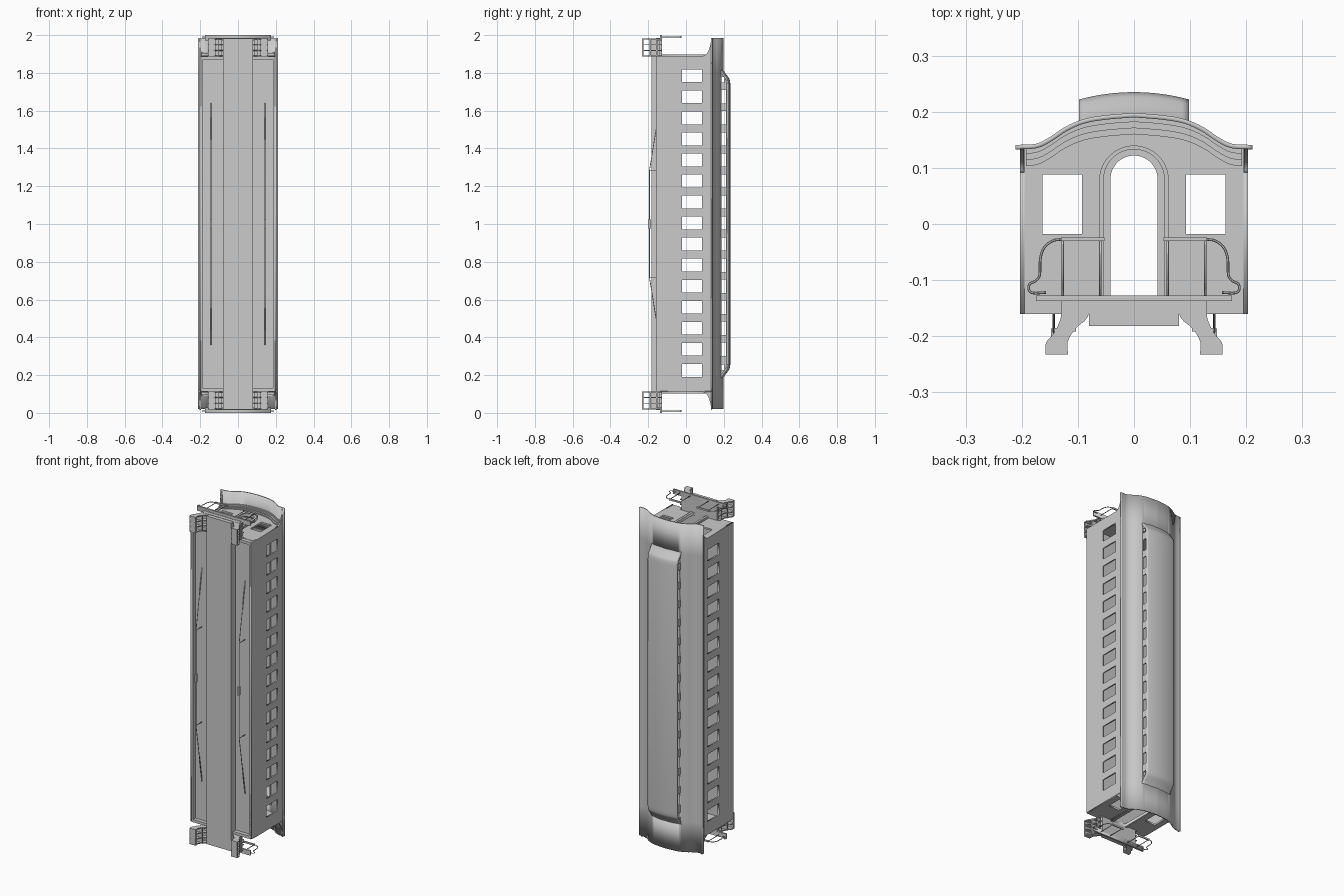
import bpy, bmesh, math
from mathutils import Vector

if "Cube" in bpy.data.objects:
    bpy.data.objects.remove(bpy.data.objects["Cube"])

# ---------- helpers (everything mirrors about x = 0 and/or z = 1) ----------
def finish(name, bm, mx=False, mz=False, solid=0, smooth=False):
    bmesh.ops.remove_doubles(bm, verts=bm.verts, dist=1e-5)
    bmesh.ops.recalc_face_normals(bm, faces=bm.faces)
    for v in bm.verts:
        v.co.z -= 1
    me = bpy.data.meshes.new(name)
    bm.to_mesh(me)
    bm.free()
    ob = bpy.data.objects.new(name, me)
    ob.location.z = 1
    bpy.context.collection.objects.link(ob)
    if solid:
        s = ob.modifiers.new("Thickness", 'SOLIDIFY')
        s.thickness, s.offset = solid, -1
    if mx or mz:
        m = ob.modifiers.new("Mirror", 'MIRROR')
        m.use_axis = (mx, False, mz)
        m.use_mirror_merge = False
    if smooth:
        bpy.ops.object.select_all(action='DESELECT')
        ob.select_set(True)
        bpy.context.view_layer.objects.active = ob
        bpy.ops.object.shade_smooth_by_angle(angle=math.radians(35))
    return ob

def box(name, lo, hi, **kw):
    bm = bmesh.new()
    bmesh.ops.create_cube(bm, size=1)
    lo, hi = Vector(lo), Vector(hi)
    for v in bm.verts:
        v.co = (lo + hi) / 2 + v.co * (hi - lo)
    return finish(name, bm, **kw)

def from_curve(name, cu, fn, **kw):
    tmp = bpy.data.objects.new("tmp", cu)
    bpy.context.collection.objects.link(tmp)
    me = tmp.to_mesh()
    bm = bmesh.new()
    bm.from_mesh(me)
    tmp.to_mesh_clear()
    bpy.data.objects.remove(tmp)
    for v in bm.verts:
        v.co = fn(v.co)
    return finish(name, bm, **kw)

def add_spline(cu, pts, cyclic):
    sp = cu.splines.new('POLY')
    sp.points.add(len(pts) - 1)
    for p, c in zip(sp.points, pts):
        p.co = (*c, 1) if len(c) == 3 else (*c, 0, 1)
    sp.use_cyclic_u = cyclic

def panel(name, loops, d0, d1, axis='z', **kw):
    """Filled outline with holes, given depth along an axis."""
    cu = bpy.data.curves.new(name, 'CURVE')
    cu.dimensions, cu.fill_mode, cu.extrude = '2D', 'BOTH', (d1 - d0) / 2
    for l in loops:
        add_spline(cu, l, True)
    m = (d0 + d1) / 2
    fn = (lambda c: (c.x, c.y, c.z + m)) if axis == 'z' else (lambda c: (c.z + m, c.x, c.y))
    return from_curve(name, cu, fn, **kw)

def tube(name, pts, r, **kw):
    cu = bpy.data.curves.new(name, 'CURVE')
    cu.dimensions, cu.bevel_depth, cu.bevel_resolution = '3D', r, 1
    cu.use_fill_caps = True
    add_spline(cu, pts, False)
    return from_curve(name, cu, lambda c: c.copy(), **kw)

def sheet(name, rows, keep=lambda c: True, **kw):
    bm = bmesh.new()
    vs = [[bm.verts.new(p) for p in r] for r in rows]
    for a, b in zip(vs, vs[1:]):
        for i in range(len(a) - 1):
            q = (a[i], a[i + 1], b[i + 1], b[i])
            if keep(sum((v.co for v in q), Vector()) / 4):
                bm.faces.new(q)
    bmesh.ops.delete(bm, geom=[v for v in bm.verts if not v.link_faces], context='VERTS')
    return finish(name, bm, **kw)

def rect(a, b, c, d):
    return [(a, c), (b, c), (b, d), (a, d)]

def smooth_path(pts, n=4):
    P = [Vector(p) for p in pts]
    P = [2 * P[0] - P[1]] + P + [2 * P[-1] - P[-2]]
    out = []
    for a, b, c, d in zip(P, P[1:], P[2:], P[3:]):
        for k in range(n):
            t = k / n
            out.append(tuple(0.5 * (2*b + (c - a)*t + (2*a - 5*b + 4*c - d)*t*t + (3*b - a - 3*c + d)*t**3)))
    return out + [tuple(P[-2])]

def arch(w, base, spring):
    return [(-w, base), (w, base)] + [(w * math.cos(math.pi * i / 20), spring + w * math.sin(math.pi * i / 20)) for i in range(21)]

# ---------- roof with open centre under the raised lantern ----------
half = smooth_path([(0, .198), (.05, .194), (.09, .187), (.123, .173), (.15, .155), (.175, .143), (.211, .141)])
prof = [(-x, y) for x, y in half[:0:-1]] + half
sheet("roof", [[(x, y, z) for x, y in prof] for z in (.02, .2, 1.8, 1.985)],
      lambda c: abs(c.x) > .09 or abs(c.z - 1) > .81, solid=.008, smooth=True)

# ---------- raised lantern on the roof ----------
drop = smooth_path([(1.74, 0), (1.765, -.004), (1.78, -.013), (1.8, -.028), (1.82, -.04), (1.838, -.046)], 3)
ends = [(2 - z, h) for z, h in drop[::-1]] + drop
xs = [.098 * i / 8 for i in range(-8, 9)]
sheet("lantern_roof", [[(x, .235 - .013 * (x / .098) ** 2 + h, z) for x in xs] for z, h in ends],
      solid=.008, smooth=True)
step = .1114
lights = [rect(.186, .212, 1.005 + k * step - .035, 1.005 + k * step + .035) for k in range(-6, 7)]
lights += [rect(.186, .204, z - .014, z + .014) for z in (.242, 1.764)]
panel("lantern_side", [[(.172, 1.83), (.172, .17)] + [(.219 + h, z) for z, h in ends]] + lights,
      .088, .094, 'x', mx=True)

# ---------- body walls ----------
wins = [rect(-.02, .085, 1.005 + k * step - .034, 1.005 + k * step + .034) for k in range(-7, 8)]
panel("side_wall", [rect(-.16, .137, .115, 1.89)] + wins, .195, .203, 'x', mx=True)
hood = smooth_path([(.09, 1.889), (.108, 1.9), (.122, 1.925), (.13, 1.955), (.134, 1.985)])
panel("hood_bracket", [hood + [(.138, 1.985), (.138, 1.889)]], .196, .203, 'x', mx=True, mz=True)

inner = [(x, y - .006) for x, y in prof if abs(x) < .2]
panel("end_wall", [[(.2, -.137), (.2, .135)] + inner[::-1] + [(-.2, .135), (-.2, -.137)],
                   arch(.042, -.127, .08), rect(.093, .163, -.018, .088), rect(-.163, -.093, -.018, .088)],
      1.88, 1.89, mz=True)

# door surround and stepped mouldings beneath the hood
panel("door_frame_outer", [arch(.062, -.127, .078), arch(.042, -.127, .08)[:2] + arch(.042, -.127, .08)[2:]], 1.889, 1.894, mz=True)
panel("door_frame_inner", [arch(.055, -.127, .079), arch(.042, -.1271, .08)], 1.889, 1.898, mz=True)
for i, (a, b, z) in enumerate([(.007, .016, 1.91), (.007, .027, 1.902), (.007, .038, 1.896)]):
    band = [(x, y) for x, y in prof if abs(x) < .197]
    panel(f"hood_moulding_{i}", [[(x, y - a) for x, y in band] + [(x, y - b) for x, y in band[::-1]]],
          1.889, z, mz=True)

# ---------- underframe ----------
box("floor", (-.197, -.137, .115), (.197, -.127, 1.885))
box("side_sill", (.186, -.16, .115), (.2, -.13, 1.885), mx=True)
box("center_sill", (-.08, -.182, .018), (.08, -.136, 1.982))
box("end_sill", (-.197, -.16, 1.872), (.197, -.127, 1.888), mz=True)
box("platform", (-.118, -.14, 1.885), (.118, -.127, 1.985), mz=True)
panel("end_beam", [rect(-.175, .175, -.137, -.127)], 1.972, 2.0, mz=True)
box("beam_support", (-.12, -.16, 1.972), (.12, -.136, 1.984), mz=True)

# truss rods, posts and turnbuckles
tube("truss_rod", [(.143, -.136, 1.64), (.143, -.193, 1.285), (.143, -.193, .715), (.143, -.136, .36)], .0022, mx=True)
tube("truss_post", [(.143, -.193, 1.285), (.143, -.136, 1.285)], .0022, mx=True, mz=True)
box("turnbuckle", (.138, -.202, .975), (.148, -.186, 1.025), mx=True)

# ---------- entrance steps at the four corners ----------
outer = smooth_path([(.13, -.13), (.13, -.165), (.142, -.193), (.157, -.212), (.157, -.233)], 3)
inn = smooth_path([(.118, -.233), (.118, -.21), (.105, -.187), (.082, -.165), (.08, -.13)], 3)
for i, z in enumerate((1.887, 1.917, 1.947, 1.977)):
    panel(f"step_stringer_{i}", [outer + inn], z, z + (.006 if i in (0, 3) else .004), mx=True, mz=True)
for i, (x, y) in enumerate([(.118, -.233), (.103, -.192), (.088, -.158)]):
    box(f"step_tread_{i}", (x, y, 1.887), (x + .04, y + .007, 1.983), mx=True, mz=True)

# ---------- platform railings ----------
Z = 1.99
box("rail_top", (.053, -.03, Z - .005), (.13, -.024, Z + .005), mx=True, mz=True)
for i, x in enumerate((.06, .127)):
    tube(f"rail_post_{i}", [(x, -.128, Z), (x, -.026, Z)], .0022, mx=True, mz=True)
loop = smooth_path([(.127, -.027), (.145, -.03), (.16, -.042), (.167, -.062), (.168, -.09), (.175, -.101),
                    (.186, -.107), (.187, -.118), (.179, -.123), (.157, -.122)], 4)
tube("grab_rail", [(x, y, Z) for x, y in loop], .0024, mx=True, mz=True, smooth=True)
